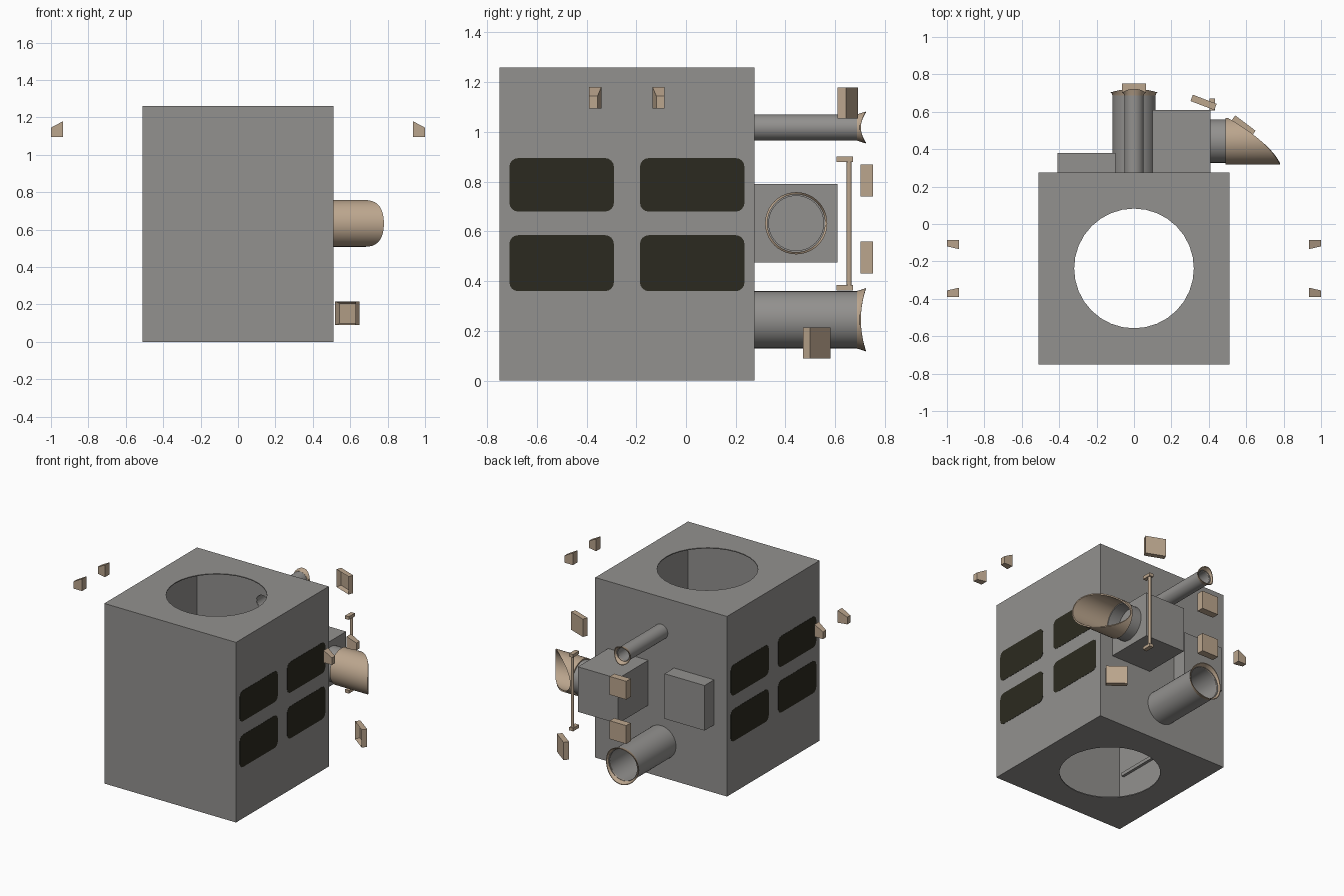
import bpy, bmesh, math
from mathutils import Matrix, Vector

if "Cube" in bpy.data.objects:
    bpy.data.objects.remove(bpy.data.objects["Cube"])


def material(name, rgb):
    m = bpy.data.materials.new(name)
    m.diffuse_color = (*rgb, 1)
    m.use_nodes = True
    m.node_tree.nodes["Principled BSDF"].inputs["Base Color"].default_value = m.diffuse_color
    return m


GREY = material("metal_grey", (0.29, 0.283, 0.273))
TAN = material("tan", (0.50, 0.38, 0.27))
DARK = material("dark_olive", (0.024, 0.023, 0.014))


def finish(name, bm, mat, smooth=False):
    bmesh.ops.recalc_face_normals(bm, faces=bm.faces)
    me = bpy.data.meshes.new(name)
    bm.to_mesh(me)
    bm.free()
    me.materials.append(mat)
    ob = bpy.data.objects.new(name, me)
    bpy.context.collection.objects.link(ob)
    bpy.ops.object.select_all(action='DESELECT')
    ob.select_set(True)
    bpy.context.view_layer.objects.active = ob
    if smooth:
        bpy.ops.object.shade_smooth_by_angle(angle=math.radians(35))
    return ob


def box(name, lo, hi, mat):
    lo, hi = Vector(lo), Vector(hi)
    bm = bmesh.new()
    bmesh.ops.create_cube(bm, size=1, matrix=Matrix.Translation((lo + hi) / 2)
                          @ Matrix.Diagonal((*(hi - lo), 1)))
    return finish(name, bm, mat)


def cylinder(name, centre, r, depth, axis, mat, n=32):
    bm = bmesh.new()
    rot = Vector((0, 0, 1)).rotation_difference(Vector(axis)).to_matrix().to_4x4()
    bmesh.ops.create_cone(bm, cap_ends=True, segments=n, radius1=r, radius2=r,
                          depth=depth, matrix=Matrix.Translation(centre) @ rot)
    return finish(name, bm, mat, True)


def tube(name, origin, axis, section, mat, n=40):
    """Sweep a closed section(angle) -> [(radius, distance)] round the x or y axis."""
    bm = bmesh.new()
    rings = []
    for i in range(n):
        t = 2 * math.pi * i / n
        ring = []
        for r, d in section(t):
            c, s = r * math.cos(t), r * math.sin(t)
            p = (d, c, s) if axis == 'x' else (c, d, s)
            ring.append(bm.verts.new(Vector(origin) + Vector(p)))
        rings.append(ring)
    k = len(rings[0])
    for i in range(n):
        a, b = rings[i], rings[(i + 1) % n]
        for j in range(k):
            bm.faces.new((a[j], b[j], b[(j + 1) % k], a[(j + 1) % k]))
    return finish(name, bm, mat, True)


def subtract(ob, cutter):
    cutter.hide_render = True
    mod = ob.modifiers.new("cut", 'BOOLEAN')
    mod.operation, mod.solver, mod.object = 'DIFFERENCE', 'EXACT', cutter
    bpy.ops.object.select_all(action='DESELECT')
    bpy.context.view_layer.objects.active = ob
    ob.select_set(True)
    bpy.ops.object.modifier_apply(modifier=mod.name)
    bpy.data.objects.remove(cutter)


# Hollow body with round openings in the top, bottom and back wall
CY = -0.2375
PIPES = [("upper", 1.018, 0.052), ("lower", 0.245, 0.115)]
body = box("body", (-0.51, -0.75, 0), (0.51, 0.275, 1.26), GREY)
subtract(body, box("inner_cutter", (-0.504, -0.744, 0.006), (0.504, 0.269, 1.254), GREY))
subtract(body, cylinder("shaft_cutter", (0, CY, 0.63), 0.32, 2, (0, 0, 1), GREY))
for nm, z, r in PIPES:
    subtract(body, cylinder(nm + "_cutter", (0, 0.27, z), r - 0.006, 0.1, (0, 1, 0), GREY, 40))

# Back pipes with flared, saddle-cut rims
for nm, z, r in PIPES:
    tube(nm + "_pipe", (0, 0, z), 'y',
         lambda t, r=r: [(r, 0.272), (r, 0.695), (r - 0.007, 0.695), (r - 0.007, 0.272)], GREY)

    def rim(t, r=r):
        e = 0.703 + 0.02 * math.sin(t) ** 2
        return [(r + 0.001, 0.688), (r + 0.004, 0.698), (r + 0.012, e),
                (r + 0.007, e), (r - 0.008, 0.688)]
    tube(nm + "_pipe_rim", (0, 0, z), 'y', rim, TAN)

# Back boxes
box("deep_back_box", (0.10, 0.275, 0.475), (0.41, 0.61, 0.79), GREY)
box("shallow_back_box", (-0.41, 0.275, 0.475), (-0.10, 0.38, 0.79), GREY)

# Side pipe with slanted cowl
tube("side_pipe", (0, 0.443, 0.633), 'x',
     lambda t: [(0.116, 0.408), (0.116, 0.495), (0.11, 0.495), (0.11, 0.408)], GREY)


def cowl(t):
    c = math.cos(t)
    e = 0.68 - 0.14 * c - 0.04 * c * c
    return [(0.125, 0.488), (0.125, e), (0.116, e), (0.116, 0.488)]


tube("side_cowl", (0, 0.443, 0.633), 'x', cowl, TAN)

# Grab rail with end brackets
cylinder("grab_rail", (0.42, 0.656, 0.633), 0.01, 0.52, (0, 0, 1), TAN, 16)
for z in (0.374, 0.89):
    box("rail_bracket", (0.404, 0.606, z - 0.011), (0.434, 0.672, z + 0.011), TAN)


# Floating blocks, open on the side facing the body
def open_block(name, centre, w, t, h, angle):
    bm = bmesh.new()
    bmesh.ops.create_cube(bm, size=1, matrix=Matrix.Diagonal((w, t, h, 1)))
    bm.faces.ensure_lookup_table()
    bmesh.ops.recalc_face_normals(bm, faces=bm.faces)
    back = [f for f in bm.faces if f.normal.y < -0.9]
    inner = bmesh.ops.inset_region(bm, faces=back, thickness=0.012)
    bmesh.ops.translate(bm, verts=back[0].verts, vec=(0, t * 0.8, 0))
    bm.transform(Matrix.Translation(centre) @ Matrix.Rotation(math.radians(angle), 4, 'Z'))
    return finish(name, bm, TAN)


open_block("low_side_block", (0.585, 0.525, 0.152), 0.136, 0.036, 0.125, -37)
open_block("high_side_block", (0.372, 0.65, 1.117), 0.136, 0.036, 0.125, -21)
for z in (0.495, 0.805):
    open_block("rear_block", (0, 0.727, z), 0.128, 0.05, 0.128, 0)

# Four tapered thruster blocks, mirrored both ways
for sx in (-1, 1):
    for sy in (-1, 1):
        bm = bmesh.new()
        vs = []
        for x, y0, y1, top in ((0.935, 0.103, 0.152, 1.18), (1.0, 0.118, 0.152, 1.145)):
            vs.append([bm.verts.new((sx * x, CY + sy * y, z)) for y, z in
                       ((y0, 1.095), (y1, 1.095), (y1, top), (y0, top))])
        a, b = vs
        for i in range(4):
            j = (i + 1) % 4
            bm.faces.new((a[i], a[j], b[j], b[i]))
        bm.faces.new(b)
        bm.faces.new(a)
        finish("thruster_block", bm, TAN)


# Dark rounded vent panels on both sides
def vent(sx, y0, y1, z0, z1, r=0.035):
    bm = bmesh.new()
    pts = []
    for cy, cz, a0 in ((y1 - r, z1 - r, 0), (y0 + r, z1 - r, 90),
                       (y0 + r, z0 + r, 180), (y1 - r, z0 + r, 270)):
        for k in range(5):
            a = math.radians(a0 + k * 22.5)
            pts.append((sx * 0.508, cy + r * math.cos(a), cz + r * math.sin(a)))
    f = bm.faces.new([bm.verts.new(p) for p in pts])
    ext = bmesh.ops.extrude_face_region(bm, geom=[f])
    bmesh.ops.translate(bm, vec=(sx * 0.0035, 0, 0),
                        verts=[v for v in ext["geom"] if isinstance(v, bmesh.types.BMVert)])
    finish("vent_panel", bm, DARK)


for sx in (-1, 1):
    for y0, y1 in ((-0.71, -0.29), (-0.185, 0.235)):
        for z0, z1 in ((0.36, 0.585), (0.68, 0.895)):
            vent(sx, y0, y1, z0, z1)

# Thin rails on the inner left wall
for z in (0.37, 0.76):
    box("inner_rail", (-0.505, -0.70, z - 0.012), (-0.485, 0.23, z + 0.012), GREY)
